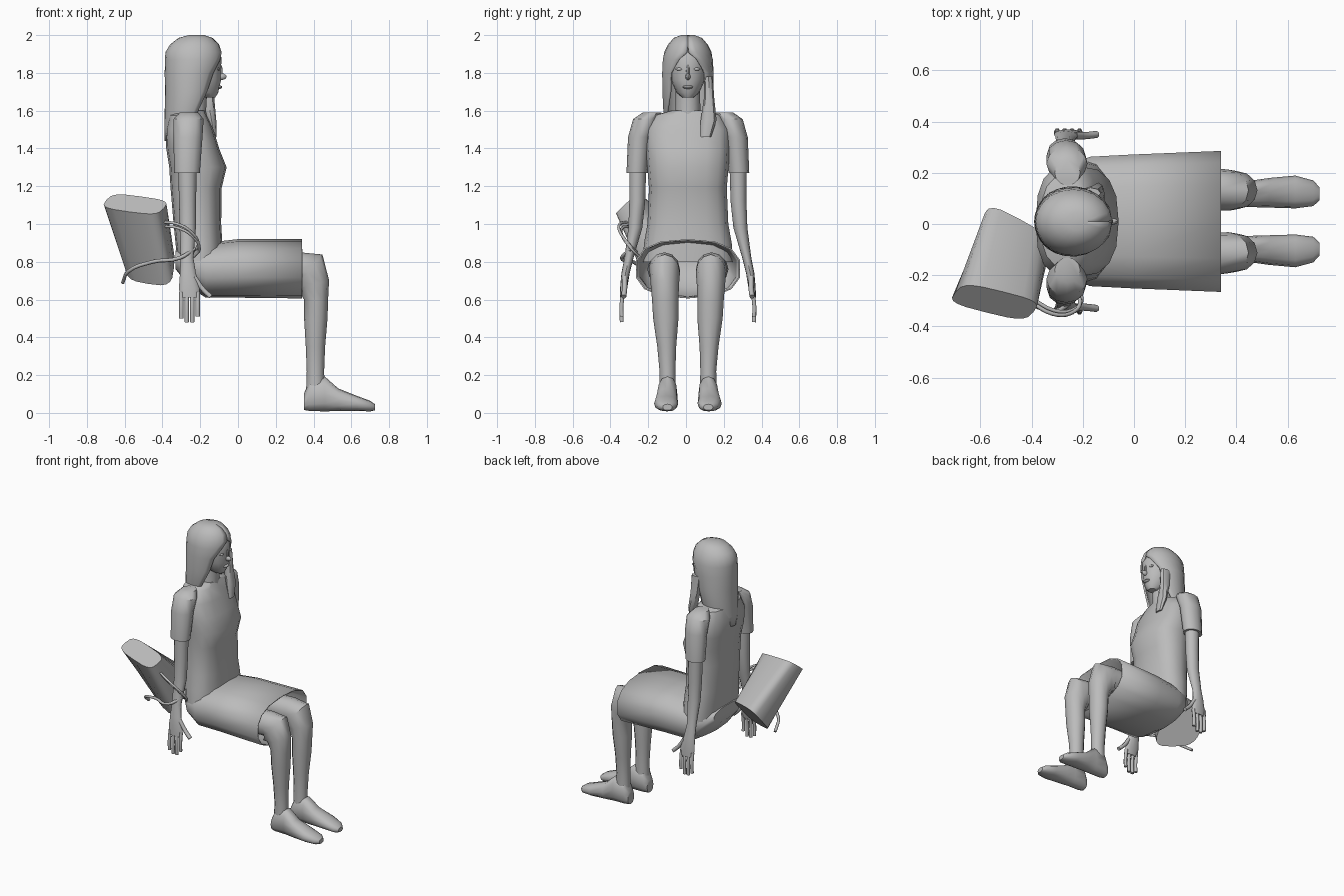
import bpy
import bmesh
from math import sin, cos, radians, pi, copysign
from mathutils import Vector

cube = bpy.data.objects.get("Cube")
if cube:
    bpy.data.objects.remove(cube, do_unlink=True)

MID = 0.01  # the plane between the left and right halves of the body

grey = bpy.data.materials.new("plain_grey")
grey.use_nodes = True
grey.diffuse_color = (0.5, 0.5, 0.5, 1)
grey.node_tree.nodes["Principled BSDF"].inputs["Base Color"].default_value = (0.5, 0.5, 0.5, 1)


def finish(name, bm, angle=40):
    """Turn a bmesh into a named, shaded object."""
    bmesh.ops.recalc_face_normals(bm, faces=bm.faces)
    mesh = bpy.data.meshes.new(name)
    bm.to_mesh(mesh)
    bm.free()
    mesh.materials.append(grey)
    obj = bpy.data.objects.new(name, mesh)
    bpy.context.collection.objects.link(obj)
    bpy.ops.object.select_all(action='DESELECT')
    obj.select_set(True)
    bpy.context.view_layer.objects.active = obj
    bpy.ops.object.shade_smooth_by_angle(angle=radians(angle))
    return obj


def squared(value, power):
    return copysign(abs(value) ** power, value)


def skin(name, rings, closed=True, cap_start=True, cap_end=True, angle=40):
    """Bridge rings of points into one surface."""
    bm = bmesh.new()
    loops = [[bm.verts.new(p) for p in ring] for ring in rings]
    count = len(loops[0])
    for low, high in zip(loops, loops[1:]):
        for i in range(count if closed else count - 1):
            j = (i + 1) % count
            bm.faces.new((low[i], low[j], high[j], high[i]))
    if cap_start:
        bm.faces.new(loops[0])
    if cap_end:
        bm.faces.new(loops[-1])
    return finish(name, bm, angle)


def oval(center, across, side, sides, power=1.0, opening=0.0):
    """Points of a squared oval; opening leaves a gap at its front, in degrees."""
    points = []
    for i in range(sides):
        if opening is None:
            t = 2 * pi * i / sides
        else:
            gap = radians(opening)
            t = gap + (2 * pi - 2 * gap) * i / (sides - 1)
        points.append(center + across * squared(cos(t), power) + side * squared(sin(t), power))
    return points


def loft(name, sections, sides=12, power=1.0, **options):
    """Sections are x, y, z, front radius, side radius and an optional tilt."""
    rings = []
    for x, y, z, a, b, *tilt in sections:
        t = radians(tilt[0]) if tilt else 0
        across = Vector((cos(t), 0, sin(t))) * a
        rings.append(oval(Vector((x, y, z)), across, Vector((0, b, 0)), sides, power, None))
    return skin(name, rings, **options)


def tube(name, points, radius):
    """Round strap or finger along a smooth path."""
    curve = bpy.data.curves.new(name, 'CURVE')
    curve.dimensions = '3D'
    curve.bevel_depth = radius
    curve.bevel_resolution = 1
    curve.resolution_u = 4
    curve.use_fill_caps = True
    spline = curve.splines.new('BEZIER')
    spline.bezier_points.add(len(points) - 1)
    for knot, point in zip(spline.bezier_points, points):
        knot.co = point
        knot.handle_left_type = knot.handle_right_type = 'AUTO'
    curve.materials.append(grey)
    obj = bpy.data.objects.new(name, curve)
    bpy.context.collection.objects.link(obj)
    return obj


def bead(name, center, size):
    """Small squashed ball for facial features."""
    bm = bmesh.new()
    bmesh.ops.create_uvsphere(bm, u_segments=8, v_segments=6, radius=1)
    bmesh.ops.scale(bm, vec=size, verts=bm.verts)
    bmesh.ops.translate(bm, vec=center, verts=bm.verts)
    return finish(name, bm)


# Head and neck
loft("head", [(x, MID, z, a, b) for x, z, a, b in (
    (-.16, 1.67, .04, .03), (-.175, 1.695, .07, .06), (-.19, 1.76, .1, .09),
    (-.2, 1.82, .11, .1), (-.2, 1.88, .113, .1), (-.21, 1.94, .09, .08))], sides=16)
loft("neck", [(-.25, MID, 1.5, .09, .08), (-.235, MID, 1.6, .066, .066),
              (-.225, MID, 1.74, .064, .064)])
bead("nose", (-.09, MID, 1.78), (.03, .014, .018))
bead("nose_bridge", (-.095, MID, 1.81), (.014, .01, .035))
bead("lips", (-.1, MID, 1.725), (.016, .028, .01))
for side, s in (("left", 1), ("right", -1)):
    bead(side + "_eye", (-.103, MID + s * .045, 1.82), (.008, .022, .008))

# Hair: a cap that opens around the face and tapers down the back
hair_rings = []
for x, z, a, b, gap in (
        (-.22, 2, .04, .035, 0), (-.225, 1.985, .09, .075, 0), (-.23, 1.95, .13, .105, 0),
        (-.235, 1.91, .149, .125, 3), (-.235, 1.87, .152, .133, 22), (-.24, 1.8, .148, .137, 42),
        (-.255, 1.7, .132, .135, 46), (-.27, 1.59, .118, .13, 62), (-.29, 1.51, .1, .11, 95),
        (-.32, 1.44, .07, .06, 115)):
    hair_rings.append(oval(Vector((x, MID, z)), Vector((a, 0, 0)), Vector((0, b, 0)), 21, 1, gap))
hair = skin("hair", hair_rings, closed=False, cap_end=False)
shell = hair.modifiers.new("thickness", 'SOLIDIFY')
shell.thickness = 0.012
shell.offset = -1
loft("front_hair_lock", [(-.17, .12, 1.78, .04, .022), (-.16, .122, 1.66, .035, .028),
                         (-.14, .12, 1.55, .025, .042), (-.125, .105, 1.46, .012, .028)], sides=8)

# Shirt body
loft("shirt", [(x, MID, z, a, b) for x, z, a, b in (
    (-.25, 1.6, .075, .09), (-.265, 1.575, .1, .18), (-.257, 1.5, .127, .22),
    (-.24, 1.4, .14, .222), (-.212, 1.3, .152, .215), (-.222, 1.19, .135, .206),
    (-.215, 1, .126, .214), (-.207, .9, .124, .232), (-.2, .8, .12, .24))],
    sides=16, power=.8)

# Skirt: stretched forward over the thighs, open at the hem
skirt = loft("skirt", [(x, MID, z, a, b, 90) for x, z, a, b in (
    (-.33, .81, .05, .15), (-.25, .77, .11, .23), (-.17, .755, .145, .258),
    (0, .765, .155, .267), (.34, .763, .157, .281))],
    sides=14, power=.8, cap_end=False)
cloth = skirt.modifiers.new("thickness", 'SOLIDIFY')
cloth.thickness = 0.008

for side, s in (("left", 1), ("right", -1)):
    def half(rows):
        """Place sections given for one side on this side of the body."""
        return [(x, MID + s * y, *rest) for x, y, *rest in rows]

    # Sleeve and arm
    loft(side + "_sleeve", half((
        (-.26, .19, 1.59, .05, .05), (-.262, .225, 1.555, .08, .065),
        (-.265, .255, 1.46, .077, .062), (-.27, .27, 1.27, .068, .055))))
    loft(side + "_arm", half((
        (-.268, .265, 1.32, .05, .045), (-.267, .268, 1.12, .045, .042),
        (-.266, .278, .98, .043, .037), (-.27, .312, .82, .034, .024),
        (-.265, .33, .74, .042, .022), (-.258, .34, .66, .055, .019),
        (-.256, .347, .61, .048, .013))))
    # Fingers and thumb
    for i, tip in enumerate((.5, .48, .48, .51)):
        x = -.3 + i * .029
        tube(f"{side}_finger_{i + 1}", half(((x, .343, .64), (x, .352, .56), (x, .35, tip))), .012)
    tube(side + "_thumb", half(((-.23, .335, .72), (-.19, .335, .66), (-.145, .34, .615))), .014)

    # Thigh, knee and shin in one bent limb
    loft(side + "_leg", half((
        (0, .13, .76, .08, .085, 90), (.33, .125, .765, .085, .082, 90),
        (.37, .122, .74, .125, .08, 52), (.4, .122, .68, .085, .075, 15),
        (.413, .12, .6, .064, .07), (.412, .117, .5, .062, .067), (.41, .112, .35, .051, .05),
        (.41, .108, .22, .046, .042), (.41, .108, .1, .05, .045))))
    # Foot
    loft(side + "_foot", half([(x, y, z, a, b, 90) for x, y, z, a, b in (
        (.35, .108, .06, .045, .035), (.38, .108, .09, .08, .05), (.46, .108, .1, .092, .052),
        (.53, .112, .07, .06, .058), (.63, .115, .05, .04, .064), (.7, .11, .036, .028, .05),
        (.725, .108, .03, .016, .025))]), power=.85)

# Shoulder bag: a rounded box between two tilted ends
ends = [((-.545, -.305, 1.105), (-.139, .035, .019), (.029, .035, .035)),
        ((-.465, -.07, .79), (-.115, .061, .018), (.01, .081, .093))]
bag_rings = [oval(Vector(c), Vector(u) * 1.1, Vector(v) * 1.15, 20, .55, None) for c, u, v in ends]
skin("bag", bag_rings)

# Bag straps looping over the right forearm, each a pair of thin cords
for i in range(2):
    drop = Vector((.006, .012, -.022)) * i
    upper = [(-.41, -.3, 1.01), (-.32, -.35, 1), (-.25, -.35, .96), (-.21, -.3, .89), (-.24, -.26, .85)]
    tube(f"upper_strap_{i + 1}", [Vector(p) + drop for p in upper], .008)
lower = [(-.61, -.13, .69), (-.58, -.21, .75), (-.45, -.28, .8), (-.31, -.34, .82), (-.23, -.29, .87)]
tube("lower_strap", lower, .01)
